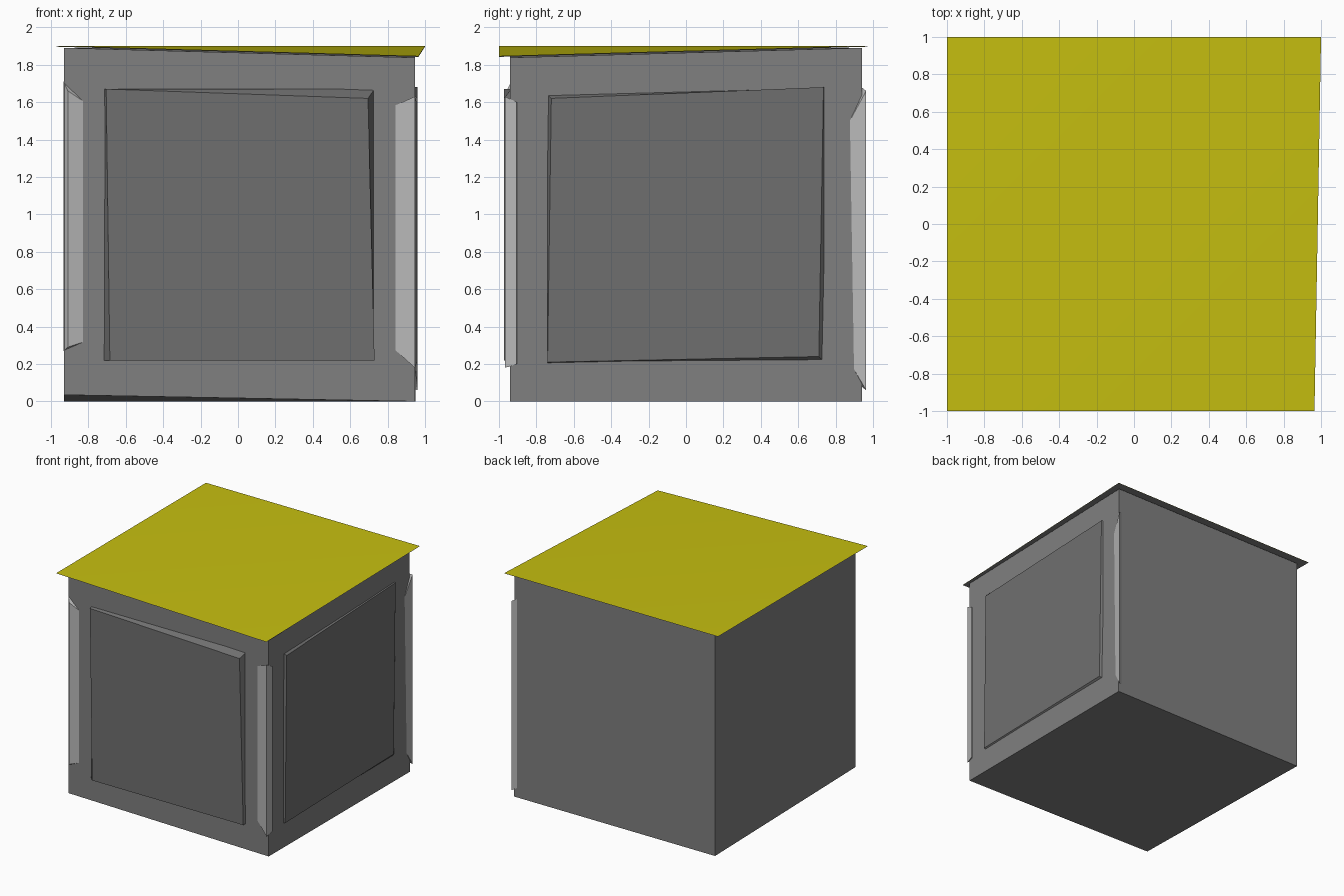
import bpy, bmesh

if "Cube" in bpy.data.objects:
    bpy.data.objects.remove(bpy.data.objects["Cube"])


def material(name, rgb):
    m = bpy.data.materials.new(name)
    m.diffuse_color = (*rgb, 1)
    m.use_nodes = True
    m.node_tree.nodes["Principled BSDF"].inputs["Base Color"].default_value = m.diffuse_color
    return m


def finish(bm, name, *mats):
    mesh = bpy.data.meshes.new(name)
    bm.to_mesh(mesh)
    bm.free()
    for m in mats:
        mesh.materials.append(m)
    bpy.context.collection.objects.link(bpy.data.objects.new(name, mesh))


def loft(name, a, b, mat):
    """Closed solid between two matching rings of points."""
    bm = bmesh.new()
    ra, rb = [[bm.verts.new(p) for p in ring] for ring in (a, b)]
    n = len(a)
    bm.faces.new(ra[::-1])
    bm.faces.new(rb)
    for i in range(n):
        j = (i + 1) % n
        bm.faces.new((ra[i], ra[j], rb[j], rb[i]))
    bmesh.ops.recalc_face_normals(bm, faces=bm.faces)
    finish(bm, name, mat)


yellow = material("yellow", (0.565, 0.52, 0.005))
light = material("light_grey", (0.48, 0.48, 0.48))
mid = material("mid_grey", (0.214, 0.214, 0.214))
dark = material("dark_grey", (0.159, 0.159, 0.159))

# Crate body, slightly skewed at two front corners
loft("body",
     [(-.93, -.94, .035), (.945, -.94, 0), (.95, .94, 0), (-.93, .94, 0)],
     [(-.93, -.94, 1.89), (.945, -.94, 1.838), (.945, .94, 1.89), (-.93, .94, 1.89)], mid)

# Thin lid with its front right corner sagging: yellow above, grey below
bm = bmesh.new()
for drop, slot in ((0, 0), (.003, 1)):
    v = [bm.verts.new((x, y, z - drop)) for x, y, z in
         [(-1, -1, 1.9), (.965, -1, 1.845), (1, 1, 1.9), (-1, 1, 1.9)]]
    for tri in ((v[0], v[1], v[2]), (v[0], v[2], v[3])):
        f = bm.faces.new(tri[::-1] if slot else tri)
        f.material_index = slot
        f.smooth = True
finish(bm, "lid", yellow, mid)

# Raised front and right panels, with uneven bevels
base = [(-.72, .22), (.73, .22), (.73, 1.67), (-.715, 1.67)]
face = [(-.685, .22), (.73, .22), (.695, 1.62), (-.705, 1.67)]
loft("front_panel", [(x, -.935, z) for x, z in base],
     [(x, -.973, z) for x, z in face], dark)
base = [(-.74, .205), (.74, .21), (.74, 1.68), (-.74, 1.64)]
face = [(-.74, .21), (.71, .24), (.735, 1.68), (-.72, 1.62)]
loft("right_panel", [(.94, y, z) for y, z in base],
     [(.96, y, z) for y, z in face], dark)

# Corner guards: each profile point has x, y, bottom z, top z
guards = {
    "front_left_guard": [(-.82, -.938, .32, 1.60), (-.91, -.96, .29, 1.66),
                         (-.932, -.935, .27, 1.71)],
    "front_right_guard": [(.835, -.938, .28, 1.58), (.945, -.968, .18, 1.63),
                          (.955, -.905, .20, 1.60), (.93, -.90, .20, 1.60)],
    "back_right_guard": [(.944, .865, .23, 1.48), (.96, .963, .06, 1.66),
                         (.92, .938, .08, 1.68)],
}
for name, profile in guards.items():
    loft(name, [(x, y, lo) for x, y, lo, hi in profile],
         [(x, y, hi) for x, y, lo, hi in profile], light)
